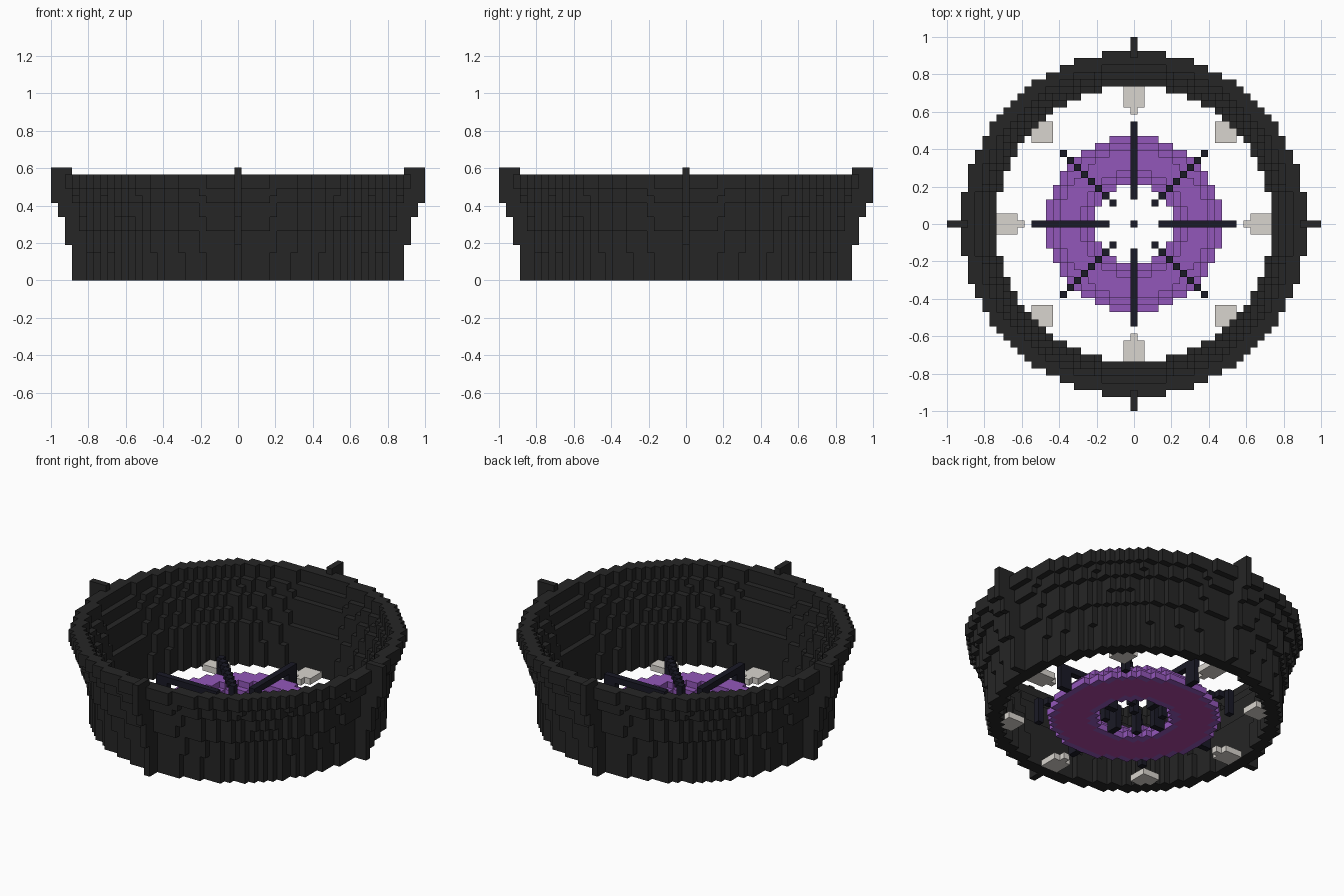
import bpy
import bmesh
from math import hypot

cube = bpy.data.objects.get("Cube")
if cube:
    bpy.data.objects.remove(cube, do_unlink=True)

UNIT = 2 / 53  # edge of one block


def material(name, rgb):
    mat = bpy.data.materials.new(name)
    mat.use_nodes = True
    colour = (*rgb, 1)
    mat.diffuse_color = colour
    bsdf = mat.node_tree.nodes["Principled BSDF"]
    bsdf.inputs["Base Color"].default_value = colour
    bsdf.inputs["Roughness"].default_value = 0.9
    return mat


charcoal = material("charcoal", (0.019, 0.019, 0.019))
purple = material("purple", (0.29, 0.096, 0.49))
magenta = material("magenta", (0.41, 0.06, 0.35))
ink = material("ink black", (0.010, 0.010, 0.019))
stone = material("pale stone", (0.69, 0.66, 0.62))

SIDES = [(a, s) for a in range(3) for s in (-1, 1)]


def blocks(name, cells, mats, rule=None):
    """Build the outer skin of a set of unit blocks."""
    cells = set(cells)
    bm = bmesh.new()
    corners = {}

    def corner(p):
        if p not in corners:
            corners[p] = bm.verts.new(((p[0] - 0.5) * UNIT, (p[1] - 0.5) * UNIT, p[2] * UNIT))
        return corners[p]

    for cell in cells:
        for axis, sign in SIDES:
            beside = list(cell)
            beside[axis] += sign
            if tuple(beside) in cells:
                continue
            u, v = (axis + 1) % 3, (axis + 2) % 3
            loop = []
            for du, dv in ((0, 0), (1, 0), (1, 1), (0, 1)):
                p = list(cell)
                p[axis] += sign > 0
                p[u] += du
                p[v] += dv
                loop.append(corner(tuple(p)))
            face = bm.faces.new(loop if sign > 0 else loop[::-1])
            if rule:
                face.material_index = rule(cell)
    mesh = bpy.data.meshes.new(name)
    bm.to_mesh(mesh)
    bm.free()
    for mat in mats:
        mesh.materials.append(mat)
    obj = bpy.data.objects.new(name, mesh)
    bpy.context.collection.objects.link(obj)
    return obj


def ring(inner, outer, low, high):
    n = int(outer) + 1
    return [(x, y, z) for x in range(-n, n + 1) for y in range(-n, n + 1)
            if inner < hypot(x, y) <= outer for z in range(low, high)]


def four_ways(cells):
    out = []
    for x, y, z in cells:
        out += [(x, y, z), (-y, x, z), (-x, -y, z), (y, -x, z)]
    return out


# Round wall, flaring outwards in tiers
wall = []
for outer, low, high in ((21.5, 0, 4), (21.7, 4, 7), (22.5, 7, 9), (22.7, 9, 11),
                         (23.5, 11, 12), (23.65, 12, 13), (24.5, 13, 15)):
    wall += ring(outer - 2, outer, low, high)
blocks("round_wall", wall, [charcoal])

# Four stepped fins on the outside, rooted in the wall
fin = []
for root, tip, low, high in ((21, 23, 0, 5), (21, 24, 5, 9), (22, 25, 9, 11),
                             (23, 26, 11, 15), (24, 26, 15, 16)):
    fin += [(r, 0, z) for r in range(root, tip + 1) for z in range(low, high)]
blocks("wall_fins", four_ways(fin), [charcoal])

# Low stepped ring on the floor with an inlaid underside
hub = ring(5.5, 12.5, 0, 1) + ring(6.5, 11.5, 1, 2) + ring(7.5, 10.5, 2, 3)
blocks("middle_ring", hub, [purple, magenta],
       lambda c: int(c[2] == 0 and 6.5 < hypot(c[0], c[1]) <= 11.5))

# Straight and diagonal claws arching over the ring
straight = [(r, 0, 3) for r in range(4, 15)]
straight += [(r, 0, z) for r in (4, 5, 13, 14) for z in range(3)]
diagonal = [(i, i, 3) for i in range(3, 11)]
diagonal += [(i, i, z) for i in (3, 10) for z in range(3)]
blocks("straight_claws", four_ways(straight), [ink])
blocks("diagonal_claws", four_ways(diagonal), [ink])
blocks("centre_block", [(0, 0, 1), (0, 0, 2)], [ink])

# Pale feet around the inside of the wall
foot = [(x, y, 0) for x in (17, 18, 19) for y in (-1, 0, 1)] + [(16, 0, 0)]
corner_foot = [(x, y, 0) for x in (12, 13, 14) for y in (12, 13, 14) if x + y < 28]
blocks("straight_feet", four_ways(foot), [stone])
blocks("corner_feet", four_ways(corner_foot), [stone])
